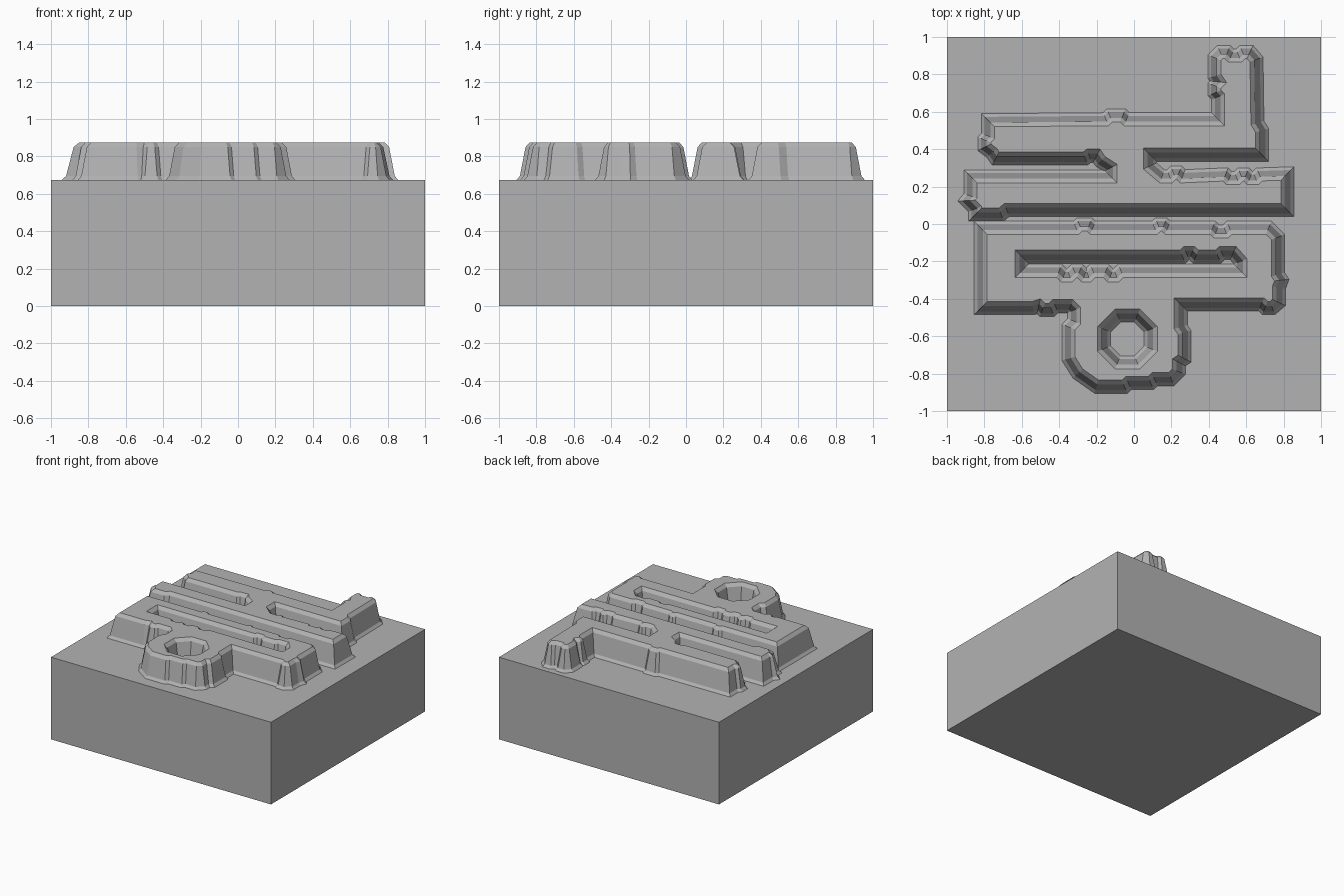
import bpy, bmesh, math
from mathutils import Vector

if "Cube" in bpy.data.objects:
    bpy.data.objects.remove(bpy.data.objects["Cube"], do_unlink=True)

GREY = (0.45, 0.45, 0.45, 1.0)
SLAB_TOP = 0.675
# Wall section: (distance outward from the wall's middle line, height above the slab)
WALL = [(0.035, 0.0), (0.018, 0.02), (-0.012, 0.175), (-0.035, 0.2)]

grey = bpy.data.materials.new("stone grey")
grey.use_nodes = True
grey.diffuse_color = GREY
grey.node_tree.nodes["Principled BSDF"].inputs["Base Color"].default_value = GREY


def add_object(name, bm):
    mesh = bpy.data.meshes.new(name)
    bm.to_mesh(mesh)
    bm.free()
    mesh.materials.append(grey)
    obj = bpy.data.objects.new(name, mesh)
    bpy.context.scene.collection.objects.link(obj)
    return obj


def offset_loop(points, distance):
    """Move a closed outline to its left, with mitred corners."""
    moved = []
    for i, point in enumerate(points):
        before = (point - points[i - 1]).normalized()
        after = (points[(i + 1) % len(points)] - point).normalized()
        n1 = Vector((-before.y, before.x))
        n2 = Vector((-after.y, after.x))
        moved.append(point + (n1 + n2) * distance / max(1 + n1.dot(n2), 0.4))
    return moved


def jog(start, end, level, depth):
    """A small step in a wall that runs along x."""
    slope = math.copysign(abs(depth), end - start)
    return [(start, level), (start + slope, level + depth),
            (end - slope, level + depth), (end, level)]


def relief(name, outlines):
    """Raised block with sloping walls; outer outlines clockwise, holes anticlockwise."""
    bm = bmesh.new()
    top_edges = []
    for outline in outlines:
        points = [Vector(p) for p in outline]
        rings = [[bm.verts.new((p.x, p.y, SLAB_TOP + height))
                  for p in offset_loop(points, distance)]
                 for distance, height in WALL]
        count = len(points)
        for low, high in zip(rings, rings[1:]):
            for i in range(count):
                j = (i + 1) % count
                bm.faces.new((low[j], low[i], high[i], high[j]))
        top = rings[-1]
        top_edges += [bm.edges.get((top[i], top[(i + 1) % count])) for i in range(count)]
    filled = bmesh.ops.triangle_fill(bm, edges=top_edges, use_beauty=True, normal=(0, 0, 1))
    faces = [f for f in filled["geom"] if isinstance(f, bmesh.types.BMFace)]
    for face in faces:
        face.normal_update()
        if face.normal.z < 0:
            face.normal_flip()
    bmesh.ops.dissolve_limit(bm, angle_limit=0.01, edges=list({e for f in faces for e in f.edges}),
                             verts=[])
    return add_object(name, bm)


# Base slab
bm = bmesh.new()
bmesh.ops.create_cube(bm, size=1)
bmesh.ops.scale(bm, vec=(2, 2, SLAB_TOP), verts=bm.verts)
bmesh.ops.translate(bm, vec=(0, 0, SLAB_TOP / 2), verts=bm.verts)
add_object("base_slab", bm)

# Rear relief: two bars joined in the middle, with a stub at the back left
rear_outline = (
    [(-.78, .555)] + jog(-.15, -.04, .56, .02)
    + [(.45, .56), (.45, .68), (.43, .70), (.43, .74), (.45, .76), (.43, .79), (.43, .89)]
    + [(.46, .92), (.50, .92), (.52, .90), (.56, .90), (.58, .92), (.62, .92), (.655, .88)]
    + [(.66, .54), (.685, .50), (.685, .37), (.085, .37), (.085, .31), (.15, .255)]
    + jog(.19, .26, .255, .02) + jog(.49, .57, .265, -.02) + jog(.60, .67, .265, -.02)
    + [(.82, .27), (.82, .075), (-.68, .075), (-.71, .05), (-.85, .05)]
    + [(-.85, .08), (-.895, .125), (-.875, .15), (-.875, .255), (-.125, .255)]
    + [(-.125, .30), (-.18, .335), (-.20, .365), (-.24, .365), (-.26, .35)]
    + [(-.74, .35), (-.76, .38), (-.80, .41), (-.80, .45), (-.78, .47)]
)
relief("rear_relief", [rear_outline])

# Front relief: wide bar with a rounded tab, a long slot and an eight-sided hole
front_outline = (
    [(-.82, -.02)] + jog(-.31, -.22, -.02, .018) + jog(.11, .18, -.02, .018)
    + jog(.42, .51, -.02, -.02)
    + [(.72, -.02), (.77, -.07), (.77, -.27), (.79, -.30), (.775, -.34), (.775, -.42)]
    + [(.74, -.45), (.70, -.45), (.68, -.43), (.25, -.43), (.25, -.55), (.27, -.58)]
    + [(.27, -.72), (.24, -.74), (.24, -.79), (.20, -.83), (.11, -.83), (.09, -.85)]
    + [(-.03, -.85), (-.05, -.87), (-.20, -.87), (-.30, -.80), (-.35, -.72)]
    + [(-.35, -.55), (-.32, -.52), (-.32, -.46), (-.34, -.44)]
    + jog(-.42, -.51, -.44, -.02) + [(-.54, -.45), (-.82, -.45)]
)
slot = (
    [(-.60, -.25)] + jog(-.40, -.32, -.25, -.025) + jog(-.29, -.22, -.25, -.025)
    + jog(-.15, -.07, -.25, -.025)
    + [(.57, -.25), (.57, -.20), (.53, -.155), (.47, -.155), (.45, -.175)]
    + jog(.33, .26, -.175, .02) + [(-.60, -.175)]
)
hole = [(-.035 + .135 * math.cos(a), -.615 + .135 * math.sin(a))
        for a in (math.pi * (2 * k + 1) / 8 for k in range(8))]
relief("front_relief", [front_outline, slot, hole])
